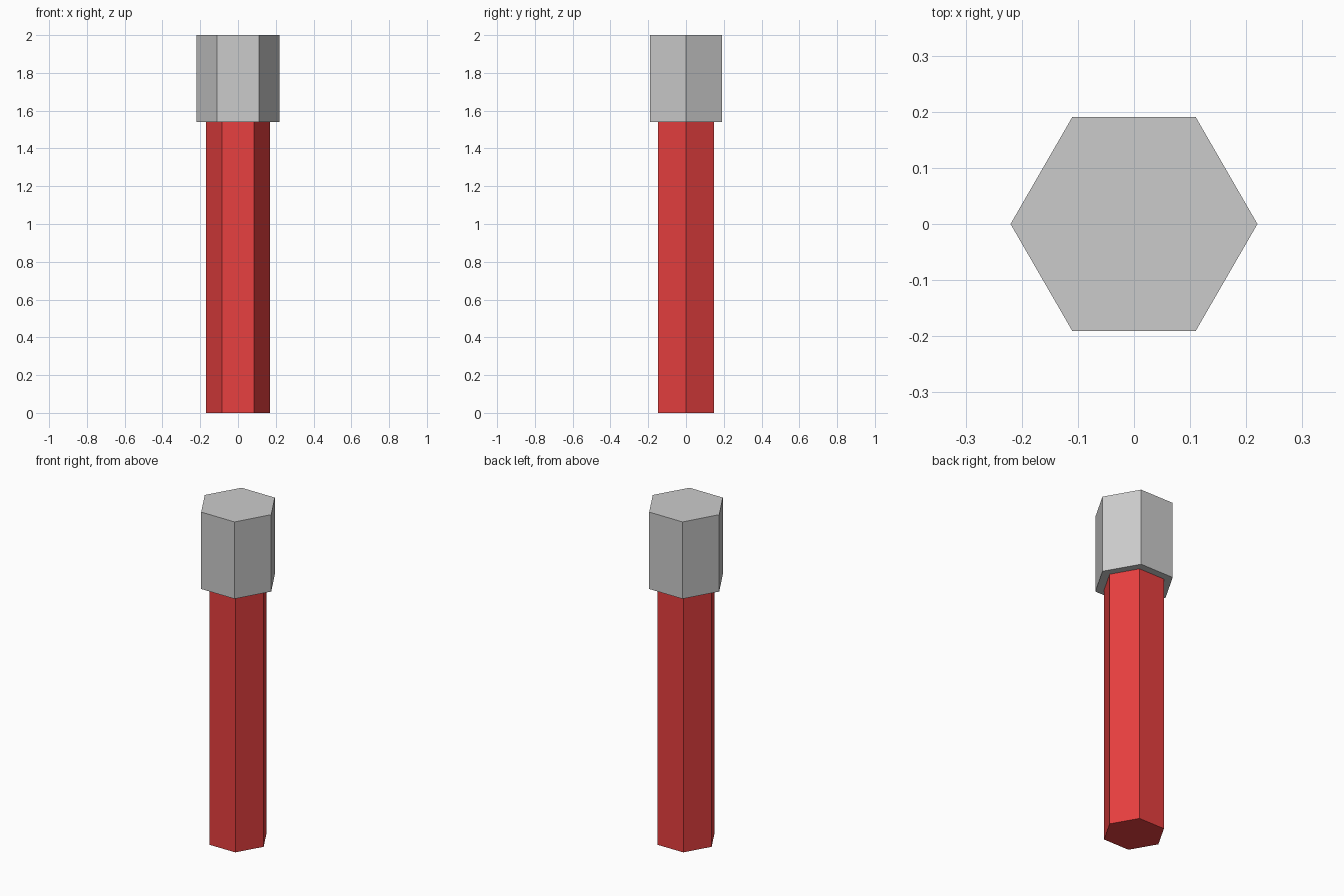
import bpy
import math

if "Cube" in bpy.data.objects:
    bpy.data.objects.remove(bpy.data.objects["Cube"])


def hex_prism(name, radius, z0, z1):
    """Six-sided prism with corners on the x axis."""
    bpy.ops.mesh.primitive_cylinder_add(
        vertices=6, radius=radius, depth=z1 - z0,
        location=(0, 0, (z0 + z1) / 2), rotation=(0, 0, math.radians(30)))
    obj = bpy.context.object
    obj.name = name
    return obj


JOINT_Z = 1.54

# Red handle
handle = hex_prism("handle", 0.17, 0.0, JOINT_Z)
red = bpy.data.materials.new("red")
red.diffuse_color = (0.8, 0.05, 0.05, 1)
red.use_nodes = True
red.node_tree.nodes["Principled BSDF"].inputs["Base Color"].default_value = red.diffuse_color
handle.data.materials.append(red)

# Wider grey cap
hex_prism("cap", 0.22, JOINT_Z, 2.0)
